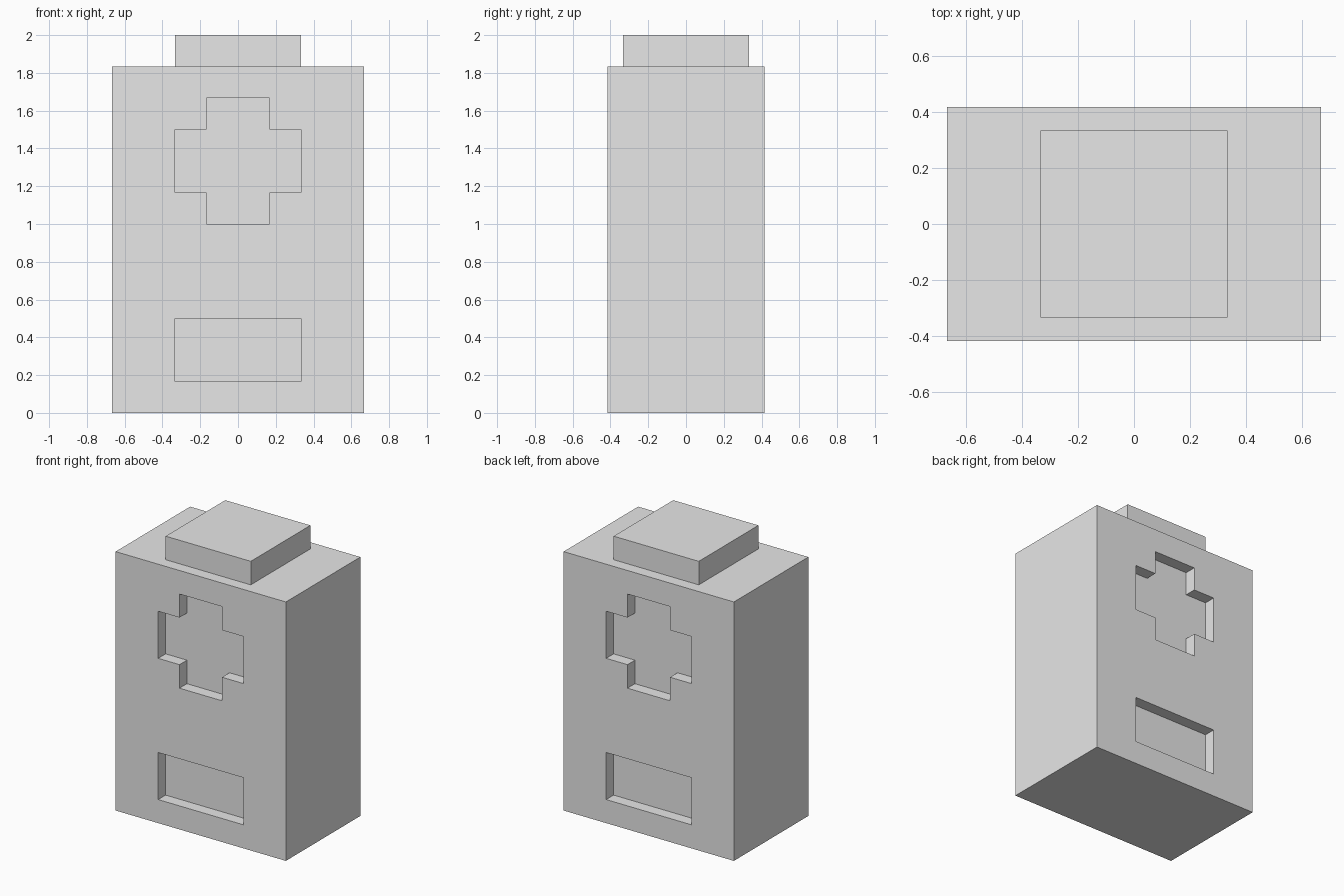
import bpy
import bmesh

U = 1 / 6          # modelling unit
DEPTH = U / 2      # depth of the recessed signs

if "Cube" in bpy.data.objects:
    bpy.data.objects.remove(bpy.data.objects["Cube"], do_unlink=True)

grey = bpy.data.materials.new("plain_grey")
grey.use_nodes = True
colour = (0.8, 0.8, 0.8, 1)
grey.diffuse_color = colour
for node in grey.node_tree.nodes:
    if node.type == "BSDF_PRINCIPLED":
        node.inputs["Base Color"].default_value = colour


def prism(name, outline, y0, y1):
    """Extrude an outline of (x, z) points, in units, from y0 to y1."""
    bm = bmesh.new()
    face = bm.faces.new([bm.verts.new((x * U, y0, z * U)) for x, z in outline])
    ext = bmesh.ops.extrude_face_region(bm, geom=[face])
    moved = [v for v in ext["geom"] if isinstance(v, bmesh.types.BMVert)]
    bmesh.ops.translate(bm, verts=moved, vec=(0, y1 - y0, 0))
    bmesh.ops.recalc_face_normals(bm, faces=bm.faces)
    mesh = bpy.data.meshes.new(name)
    bm.to_mesh(mesh)
    bm.free()
    mesh.materials.append(grey)
    obj = bpy.data.objects.new(name, mesh)
    bpy.context.collection.objects.link(obj)
    return obj


def rect(half, bottom, top):
    return [(-half, bottom), (half, bottom), (half, top), (-half, top)]


# Main case and the raised terminal on top
half_y = 2.5 * U
body = prism("battery_body", rect(4, 0, 11), -half_y, half_y)
prism("top_terminal", rect(2, 11, 12), -2 * U, 2 * U)

# Plus and minus outlines
quarter = [(2, 1), (1, 1), (1, 2)]
plus = (quarter
        + [(-x, z) for x, z in reversed(quarter)]
        + [(-x, -z) for x, z in quarter]
        + [(x, -z) for x, z in reversed(quarter)])
plus = [(x, z + 8) for x, z in plus]
minus = rect(2, 1, 3)

# Sink both signs into the front and the back
for side, sign in (("front", -1), ("back", 1)):
    for label, outline in (("plus", plus), ("minus", minus)):
        cutter = prism(f"{side}_{label}_cutter", outline,
                       sign * (half_y - DEPTH), sign * (half_y + DEPTH))
        cutter.hide_render = True
        mod = body.modifiers.new(f"{side}_{label}_recess", "BOOLEAN")
        mod.operation = "DIFFERENCE"
        mod.solver = "EXACT"
        mod.object = cutter
        bpy.context.view_layer.objects.active = body
        bpy.ops.object.modifier_apply(modifier=mod.name)
        bpy.data.objects.remove(cutter, do_unlink=True)
